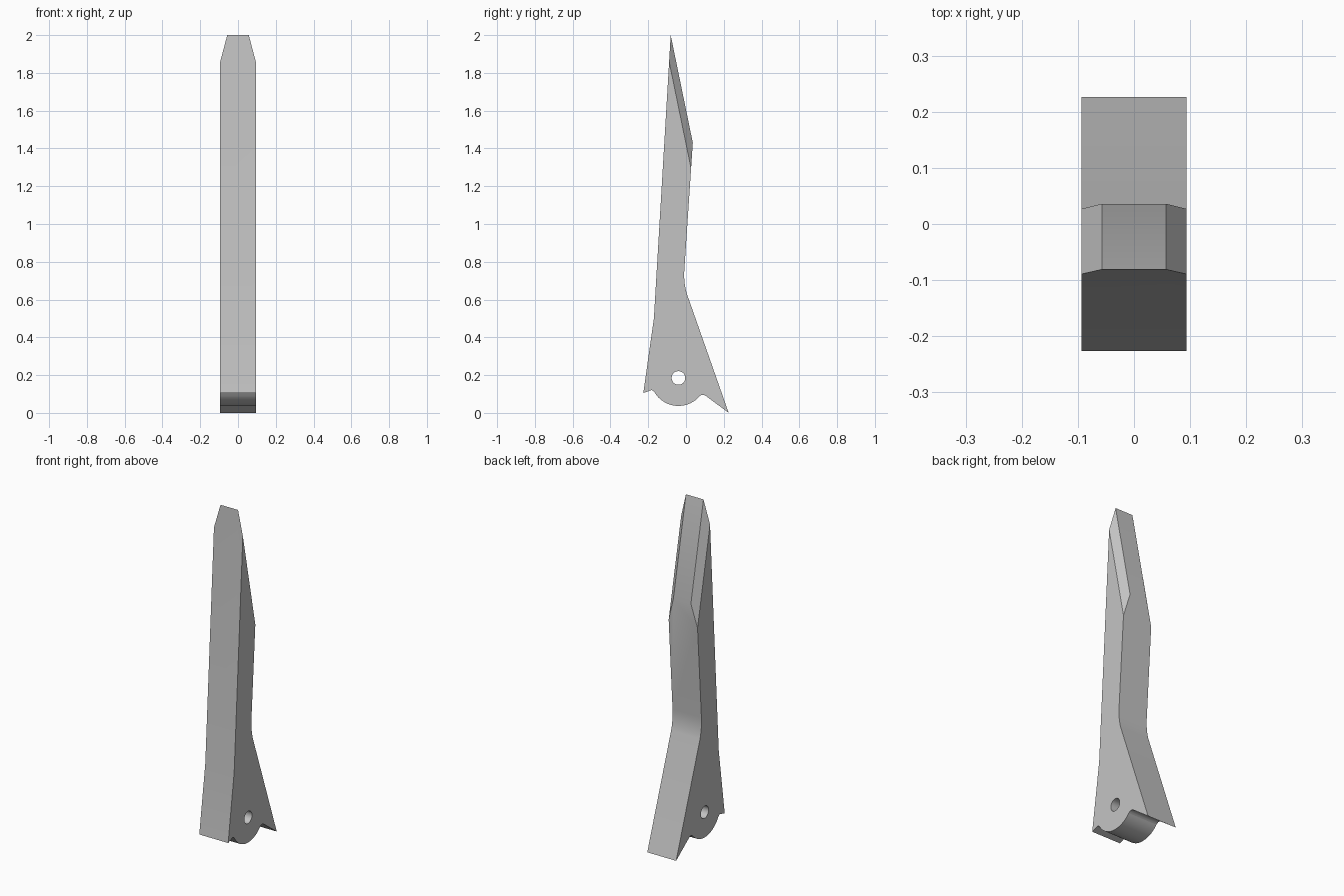
import bpy, bmesh, math
from mathutils import Vector

cube = bpy.data.objects.get("Cube")
if cube:
    bpy.data.objects.remove(cube, do_unlink=True)

HALF = 0.094                       # half width of the blade
HUB_Y, HUB_Z = -0.04, 0.185        # pivot centre


def arc(cy, cz, r, start, end, steps):
    """Points on an arc in the side plane, angles in degrees."""
    angles = [math.radians(start + (end - start) * i / steps) for i in range(steps + 1)]
    return [(cy + r * math.cos(a), cz + r * math.sin(a)) for a in angles]


def bend(a, b, c, steps=6):
    """Rounded corner from a to c, pulled toward b."""
    a, b, c = Vector(a), Vector(b), Vector(c)
    ts = [i / steps for i in range(steps + 1)]
    return [tuple(a * (1 - t) ** 2 + b * 2 * t * (1 - t) + c * t * t) for t in ts]


# Side outline: front edge, tip, back edge, heel and hub underside
outline = [(-0.226, 0.105), (-0.17, 0.5), (-0.081, 2.0), (0.036, 1.43)]
outline += bend((-0.009, 0.755), (-0.013, 0.69), (0.004, 0.632))
outline += [(0.226, 0.0)]
outline += bend((0.105, 0.09), (0.088, 0.103), (0.069, 0.086), 5)
outline += arc(HUB_Y, HUB_Z, 0.148, -42, -140, 24)
outline += bend((-0.165, 0.107), (-0.177, 0.126), (-0.19, 0.118), 5)
hole = arc(HUB_Y, HUB_Z, 0.036, 0, 360, 32)[:-1]

# Fill the outline around the pivot hole and extrude it across the width
bm = bmesh.new()
for loop in (outline, hole):
    verts = [bm.verts.new((-HALF, y, z)) for y, z in loop]
    for i, v in enumerate(verts):
        bm.edges.new((v, verts[(i + 1) % len(verts)]))
bmesh.ops.triangle_fill(bm, edges=bm.edges[:], use_beauty=True, normal=(-1, 0, 0))
ext = bmesh.ops.extrude_face_region(bm, geom=bm.faces[:], use_keep_orig=True)
moved = [g for g in ext["geom"] if isinstance(g, bmesh.types.BMVert)]
bmesh.ops.translate(bm, verts=moved, vec=(2 * HALF, 0, 0))
bmesh.ops.recalc_face_normals(bm, faces=bm.faces[:])

# Bevelled tip: slice both corners along the sloping back face
for side in (1, -1):
    top = Vector((side * 0.057, -0.081, 2.0))
    low = Vector((side * 0.057, 0.036, 1.43))
    outer = Vector((side * HALF, -0.0893, 1.86))
    normal = (low - top).cross(outer - top)
    if normal.x * side < 0:
        normal.negate()
    cut = bmesh.ops.bisect_plane(bm, geom=bm.verts[:] + bm.edges[:] + bm.faces[:],
                                 plane_co=top, plane_no=normal, clear_outer=True)
    rim = [e for e in bm.edges if e.is_boundary]
    bmesh.ops.holes_fill(bm, edges=rim, sides=0)
bmesh.ops.recalc_face_normals(bm, faces=bm.faces[:])

mesh = bpy.data.meshes.new("blade")
bm.to_mesh(mesh)
bm.free()
blade = bpy.data.objects.new("blade", mesh)
bpy.context.collection.objects.link(blade)

# Plain grey metal
grey = bpy.data.materials.new("grey_metal")
grey.use_nodes = True
colour = (0.55, 0.55, 0.55, 1)
grey.diffuse_color = colour
grey.node_tree.nodes["Principled BSDF"].inputs["Base Color"].default_value = colour
mesh.materials.append(grey)

# Smooth the curves, keep the edges sharp
bpy.ops.object.select_all(action="DESELECT")
blade.select_set(True)
bpy.context.view_layer.objects.active = blade
bpy.ops.object.shade_smooth_by_angle(angle=math.radians(25))
